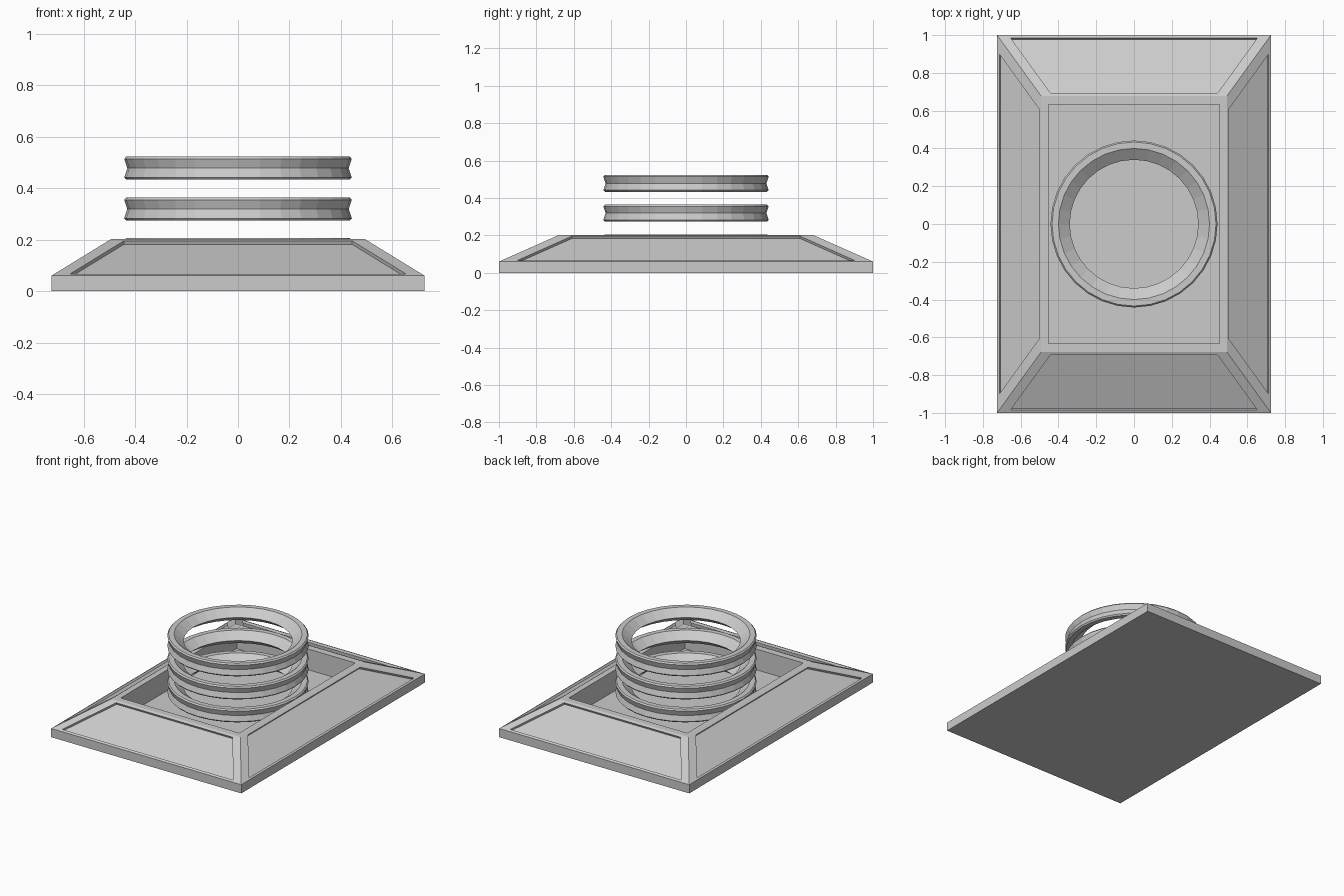
import bpy, bmesh, math
from mathutils import Vector

if "Cube" in bpy.data.objects:
    bpy.data.objects.remove(bpy.data.objects["Cube"])


def make_object(name, bm):
    bmesh.ops.recalc_face_normals(bm, faces=bm.faces[:])
    mesh = bpy.data.meshes.new(name)
    bm.to_mesh(mesh)
    bm.free()
    obj = bpy.data.objects.new(name, mesh)
    bpy.context.collection.objects.link(obj)
    return obj


def rect_loop(bm, x, y, z):
    return [bm.verts.new((sx * x, sy * y, z))
            for sx, sy in ((-1, -1), (1, -1), (1, 1), (-1, 1))]


def bridge(bm, a, b):
    n = len(a)
    return [bm.faces.new((a[i], a[(i + 1) % n], b[(i + 1) % n], b[i])) for i in range(n)]


def build_base():
    # Plinth, sloped sides, flat rim and open pocket as stacked rectangles
    bm = bmesh.new()
    levels = [(0.725, 1.0, 0.0), (0.725, 1.0, 0.06), (0.492, 0.678, 0.203),
              (0.452, 0.632, 0.203), (0.452, 0.632, 0.06)]
    loops = [rect_loop(bm, *l) for l in levels]
    bands = [bridge(bm, a, b) for a, b in zip(loops, loops[1:])]
    bm.faces.new(loops[0][::-1])
    bm.faces.new(loops[-1])
    bmesh.ops.recalc_face_normals(bm, faces=bm.faces[:])

    # Recessed panel in each slope
    for face in bands[1]:
        centre = face.calc_center_bounds()
        normal = face.normal.copy()
        bmesh.ops.inset_individual(bm, faces=[face], thickness=0.0)
        corners = list(face.verts)
        for v in corners:
            v.co = centre + (v.co - centre) * 0.9
        # second loop pushed inwards
        inner = bmesh.ops.extrude_discrete_faces(bm, faces=[face])["faces"][0]
        for v in inner.verts:
            v.co -= normal * 0.015
    make_object("base", bm)


def build_ring(name, z):
    # Chevron section: grooved outside, ridged inside
    profile = [(0.40, 0.045), (0.434, 0.045), (0.442, 0.036), (0.430, 0.0),
               (0.442, -0.036), (0.434, -0.045), (0.40, -0.045), (0.34, 0.0)]
    seg = 32
    bm = bmesh.new()
    loops = []
    for i in range(seg):
        a = 2 * math.pi * i / seg
        loops.append([bm.verts.new((r * math.cos(a), r * math.sin(a), z + h))
                      for r, h in profile])
    for i in range(seg):
        bridge(bm, loops[i], loops[(i + 1) % seg])
    make_object(name, bm)


build_base()
for name, z in (("lower_ring", 0.161), ("middle_ring", 0.319), ("upper_ring", 0.478)):
    build_ring(name, z)
